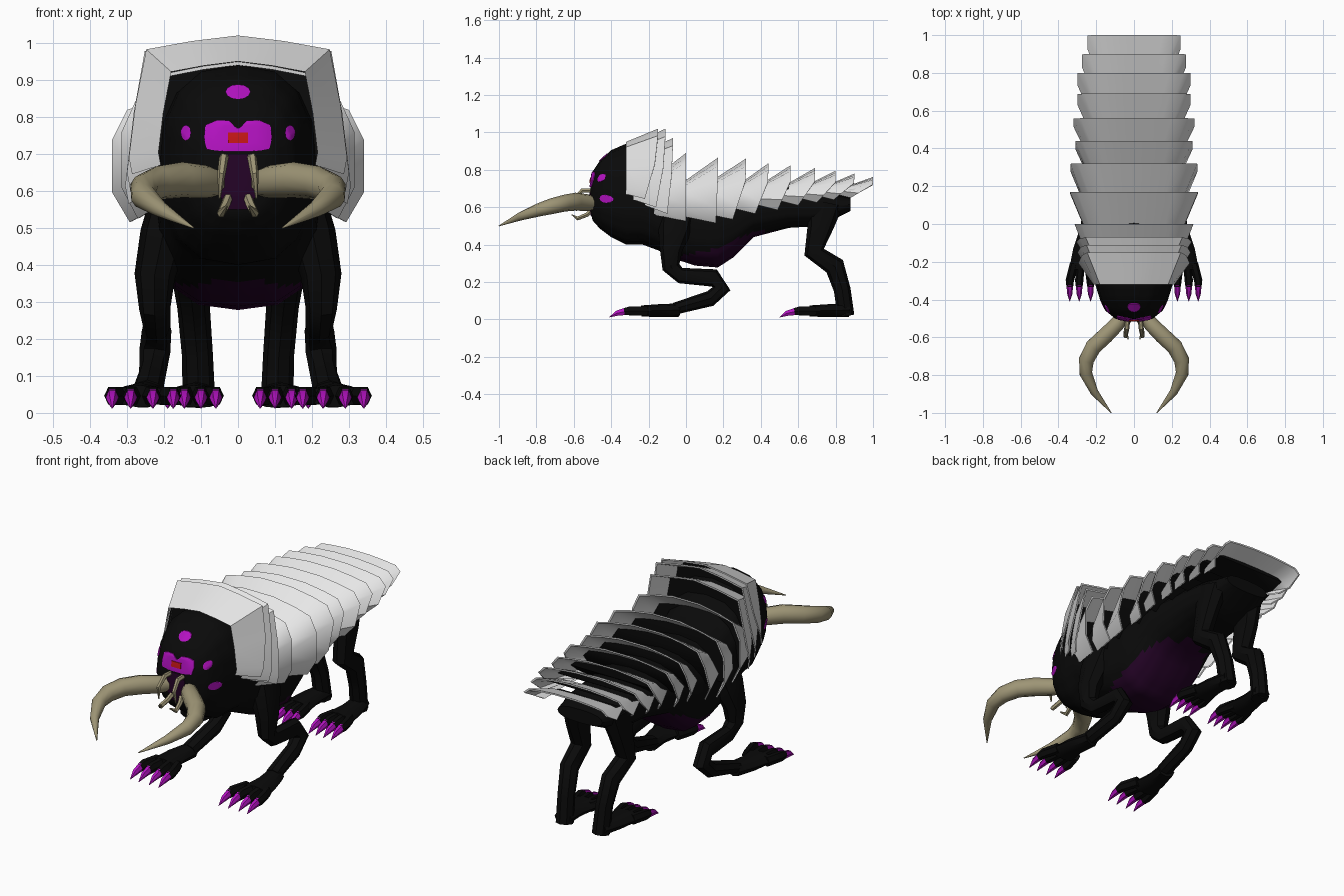
import bpy, bmesh, math
from mathutils import Vector
from mathutils.bvhtree import BVHTree

if "Cube" in bpy.data.objects:
    bpy.data.objects.remove(bpy.data.objects["Cube"])


def material(name, rgb):
    m = bpy.data.materials.new(name)
    m.use_nodes = True
    m.diffuse_color = (*rgb, 1)
    m.node_tree.nodes["Principled BSDF"].inputs["Base Color"].default_value = (*rgb, 1)
    return m


BLACK = material("black hide", (0.003, 0.003, 0.003))
WHITE = material("white armour", (0.8, 0.8, 0.8))
TAN = material("tan ivory", (0.34, 0.3, 0.18))
PURPLE = material("bright purple", (0.45, 0.006, 0.53))
DARK = material("dark purple", (0.018, 0.001, 0.02))
RED = material("red", (0.55, 0.008, 0.008))


def finish(name, bm, mats, mirror=False, angle=40):
    bmesh.ops.recalc_face_normals(bm, faces=bm.faces)
    mesh = bpy.data.meshes.new(name)
    bm.to_mesh(mesh)
    bm.free()
    ob = bpy.data.objects.new(name, mesh)
    bpy.context.collection.objects.link(ob)
    for m in mats:
        mesh.materials.append(m)
    bpy.ops.object.select_all(action='DESELECT')
    bpy.context.view_layer.objects.active = ob
    ob.select_set(True)
    bpy.ops.object.shade_smooth_by_angle(angle=math.radians(angle))
    if mirror:
        ob.modifiers.new("mirror", 'MIRROR').use_mirror_merge = False


def bridge(bm, rings, closed=True):
    """Join successive rings of points with quads; returns the vertex rings."""
    vs = [[bm.verts.new(p) for p in r] for r in rings]
    n = len(vs[0])
    for a, b in zip(vs, vs[1:]):
        for i in range(n if closed else n - 1):
            bm.faces.new((a[i], a[(i + 1) % n], b[(i + 1) % n], b[i]))
    return vs


def capped(rings):
    bm = bmesh.new()
    vs = bridge(bm, rings)
    bm.faces.new(vs[0])
    bm.faces.new(vs[-1])
    return bm


def tube(name, stations, mat, ref, sides=8):
    """Mirrored tapered limb; each station is x, y, z, radius along ref, radius across."""
    pts = [Vector(s[:3]) for s in stations]
    ref, rings = Vector(ref), []
    for i, s in enumerate(stations):
        t = (pts[min(i + 1, len(pts) - 1)] - pts[max(i - 1, 0)]).normalized()
        u = (ref - t * ref.dot(t)).normalized()
        v = t.cross(u)
        angles = [math.tau * k / sides for k in range(sides)]
        rings.append([pts[i] + u * math.cos(a) * s[3] + v * math.sin(a) * s[4] for a in angles])
    finish(name, capped(rings), [mat], True)


# Head and body: one skin lofted along y (y, half width, bottom, top)
sections = [(-.51, .07, .58, .72), (-.5, .1, .53, .79), (-.46, .15, .485, .85),
            (-.4, .18, .44, .905), (-.32, .205, .4, .94), (-.23, .22, .4, .93),
            (-.15, .225, .37, .83), (-.05, .22, .32, .77), (.05, .22, .288, .73),
            (.17, .22, .278, .72), (.25, .21, .33, .72), (.36, .2, .44, .72),
            (.55, .18, .49, .71), (.72, .17, .5, .69), (.88, .13, .58, .65)]


def section_ring(y, w, bot, top, n=16):
    ring = []
    for k in range(n):
        a = math.tau * k / n
        s, c = math.sin(a), math.cos(a)
        ring.append((w * math.copysign(abs(s) ** .75, s), y,
                     (top + bot) / 2 + (top - bot) / 2 * math.copysign(abs(c) ** .85, c)))
    return ring


bm = capped([section_ring(*s) for s in sections])
bmesh.ops.subdivide_edges(bm, edges=bm.edges, cuts=2, use_grid_fill=True)
for f in bm.faces:
    c = f.calc_center_median()
    if ((c.y - .18) / .3) ** 2 + (c.x / .19) ** 2 < 1 and c.z < .47:
        f.material_index = 1    # belly patch
skin = BVHTree.FromBMesh(bm)
finish("body", bm, [BLACK, DARK])

# Armour plates: thin flared arches, open at the back, with a black backing deep inside
HEAD_ARCH = [(0, 1), (.42, .96), (.84, .9), (.94, .5), (1, .12), (.97, 0)]
BACK_ARCH = [(0, 1), (.25, 1), (.62, .94), (.88, .87), (1, .64), (1, .23), (.86, 0)]


def arch(shape, w, yt, zt, yb, zb):
    half = [(px * w, yb + (yt - yb) * min(1, pz / .65), zb + (zt - zb) * pz) for px, pz in shape]
    return [Vector((-x, y, z)) for x, y, z in half[:0:-1]] + [Vector(p) for p in half]


def plate(name, shape, front, rear):
    def inset(w, yt, zt, yb, zb):
        return arch(shape, w - .008, yt, zt - .008, yb, zb + .003)

    rim, inner = inset(*rear), inset(*front)
    recess = [p.lerp(q, .65) for p, q in zip(rim, inner)]
    bm = bmesh.new()
    vs = bridge(bm, [arch(shape, *front), arch(shape, *rear), rim, recess], closed=False)
    back = vs[3]
    n = len(back)
    for i in range(n // 2):
        quad = [back[i], back[i + 1], back[n - 2 - i], back[n - 1 - i]]
        bm.faces.new(list(dict.fromkeys(quad))).material_index = 1
    finish(name, bm, [WHITE, BLACK], angle=45)


# each edge: half width, top y, top z, bottom y, bottom z
plate("head_plate_1", HEAD_ARCH, (.215, -.32, .95, -.32, .67), (.295, -.15, 1.02, -.22, .645))
plate("head_plate_2", HEAD_ARCH, (.22, -.28, .94, -.28, .64), (.3, -.11, 1.02, -.16, .6))
plate("neck_plate", HEAD_ARCH, (.23, -.22, .9, -.22, .61), (.305, -.07, .97, -.1, .565))
rears = [(.315, 0, .89, 0, .525), (.34, .17, .865, .16, .515), (.335, .32, .86, .25, .535),
         (.31, .44, .835, .37, .565), (.32, .56, .825, .49, .585), (.3, .69, .81, .6, .61),
         (.3, .8, .795, .7, .625), (.275, .9, .78, .79, .64), (.245, 1, .762, .88, .65)]
for i, (w, yt, zt, yb, zb) in enumerate(rears):
    depth = .17 if i < 3 else .14
    rise = .13 - .01 * i
    plate(f"back_plate_{i + 1}", BACK_ARCH,
          (w * .79, yt - depth, zt - rise, yb - depth, zb + .035), (w, yt, zt, yb, zb))

# Legs
X, Z = (1, 0, 0), (0, 0, 1)
tube("front_leg", [(.17, -.04, .6, .06, .1), (.2, -.06, .48, .065, .09), (.225, -.08, .37, .055, .06),
                   (.225, -.08, .28, .042, .048), (.22, -.03, .235, .037, .042),
                   (.22, .15, .222, .04, .048), (.225, .19, .165, .042, .048),
                   (.23, .13, .112, .037, .042), (.245, -.06, .058, .042, .032)], BLACK, X)
tube("hind_leg", [(.11, .74, .62, .06, .1), (.125, .72, .5, .052, .07), (.13, .685, .36, .048, .055),
                  (.12, .795, .285, .044, .055), (.11, .835, .16, .042, .045),
                  (.105, .855, .02, .044, .045)], BLACK, X)


def foot(name, heel, ball, toes, toe_y, tip_y):
    hx, hy = heel
    bx, by = ball
    tube(name, [(hx, hy, .05, .045, .036), (bx, (hy + by) / 2, .048, .058, .034),
                (bx, by, .045, .078, .03)], BLACK, X)
    for i, tx in enumerate(toes):
        base = bx + (tx - bx) * .7
        tube(f"{name}_toe_{i + 1}", [(base, by + .03, .046, .022, .028), (tx, toe_y + .03, .046, .022, .027),
                                     (tx, toe_y, .042, .018, .022)], BLACK, X, 6)
        tube(f"{name}_claw_{i + 1}", [(tx, toe_y + .01, .044, .018, .023),
                                      (tx, (toe_y + tip_y) / 2, .033, .014, .016),
                                      (tx, tip_y, .012, .001, .001)], PURPLE, X, 6)


foot("front_foot", (.245, -.04), (.265, -.24), (.175, .23, .29, .34), -.33, -.41)
foot("hind_foot", (.105, .87), (.12, .66), (.06, .1, .145, .19), .58, .5)

# Tusks and mandibles
tube("tusk", [(.05, -.47, .62, .035, .035), (.09, -.53, .625, .045, .042), (.15, -.59, .63, .048, .045),
              (.215, -.65, .622, .045, .045), (.252, -.72, .605, .042, .042), (.255, -.79, .585, .035, .035),
              (.21, -.89, .55, .022, .022), (.12, -1, .5, .002, .002)], TAN, Z, 10)
tube("upper_mandible", [(.035, -.49, .69, .012, .012), (.038, -.555, .69, .013, .013),
                        (.045, -.595, .645, .011, .011), (.05, -.585, .58, .003, .003)], TAN, X, 6)
tube("lower_mandible", [(.02, -.49, .6, .012, .012), (.035, -.53, .56, .013, .013),
                        (.045, -.58, .54, .012, .012), (.03, -.61, .56, .003, .003)], TAN, X, 6)


# Face markings: thin plates laid on the skin of the head
def marking(name, outline, mat, mirror=False, lift=.005):
    cx = sum(x for x, z in outline) / len(outline)
    cz = sum(z for x, z in outline) / len(outline)

    def ring(s, offset):
        points = []
        for x, z in outline:
            start = Vector((cx + (x - cx) * s, -2, cz + (z - cz) * s))
            points.append(skin.ray_cast(start, Vector((0, 1, 0)))[0] - Vector((0, offset, 0)))
        return points

    rings = [ring(s, lift) for s in (.2, .4, .6, .8, 1)] + [ring(1, -.003)]
    finish(name, capped(rings), [mat], mirror)


def oval(x, z, rx, rz, n=12):
    return [(x + rx * math.cos(math.tau * k / n), z + rz * math.sin(math.tau * k / n)) for k in range(n)]


def symmetric(half):
    return half + [(-x, z) for x, z in reversed(half)]


marking("mouth", symmetric([(.025, .7), (.05, .67), (.055, .6), (.03, .55)]), DARK)
marking("main_eye", symmetric([(.004, .77), (.025, .79), (.06, .79), (.088, .778),
                               (.092, .745), (.085, .712), (.04, .707)]), PURPLE)
marking("pupil", symmetric([(.027, .758), (.027, .73)]), RED, lift=.009)
marking("forehead_eye", oval(0, .868, .034, .02), PURPLE)
marking("temple_eye", oval(.141, .757, .014, .021), PURPLE, True)
marking("cheek_eye", oval(.165, .645, .016, .022), PURPLE, True)
